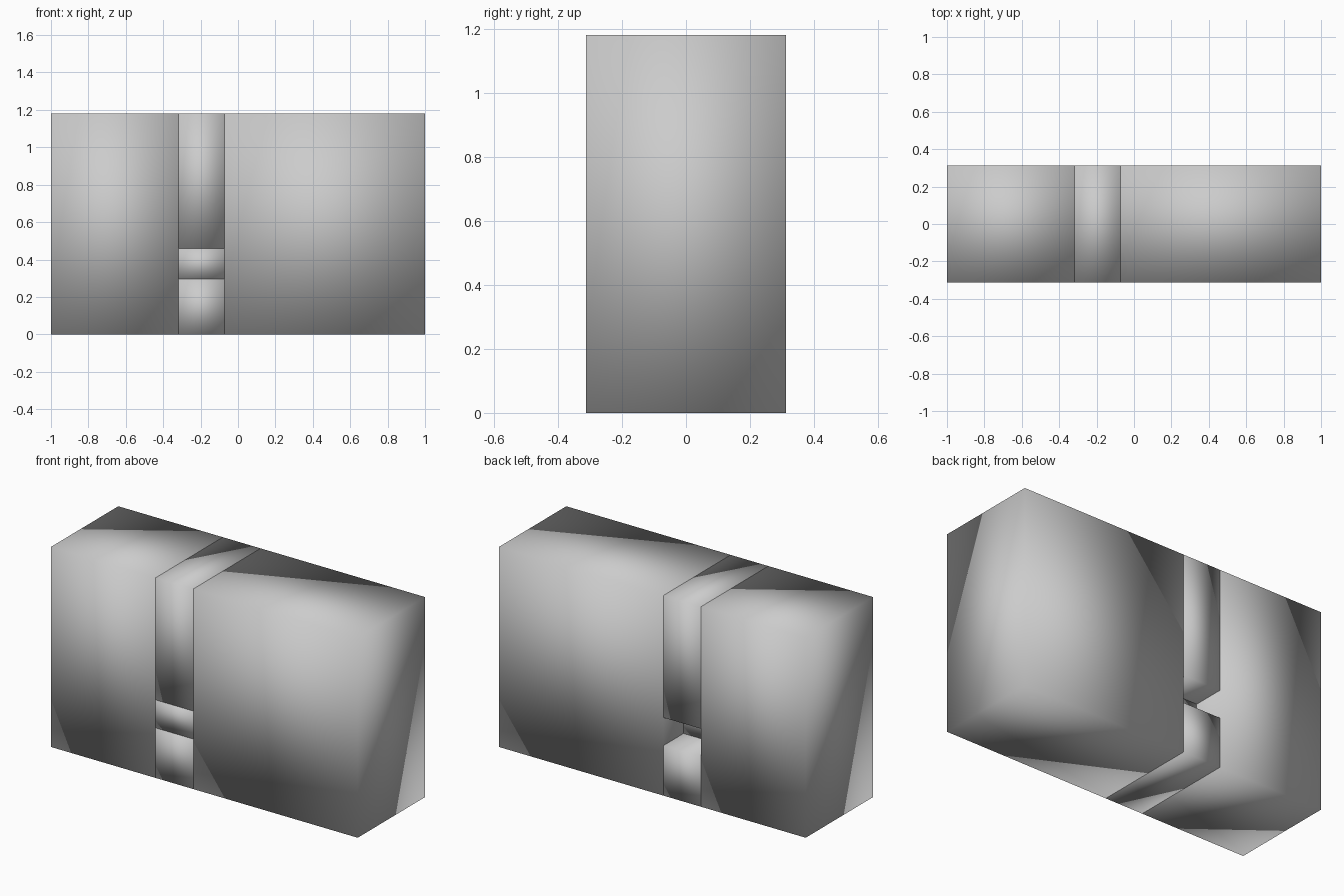
import bpy

if "Cube" in bpy.data.objects:
    bpy.data.objects.remove(bpy.data.objects["Cube"])

HALF_DEPTH = 0.313
HEIGHT = 1.18
SLOT = (-0.318, -0.072)


def block(name, x, y, z):
    """Smooth-shaded box spanning the given (min, max) ranges."""
    bpy.ops.mesh.primitive_cube_add(size=1)
    obj = bpy.context.object
    obj.name = name
    size = [b - a for a, b in (x, y, z)]
    centre = [(a + b) / 2 for a, b in (x, y, z)]
    for v in obj.data.vertices:
        v.co = [c + s * p for c, s, p in zip(centre, size, v.co)]
    bpy.ops.object.shade_smooth()
    return obj


full = (-HALF_DEPTH, HALF_DEPTH)

# Solid wall sections either side of the narrow column
block("left_wall", (-1, SLOT[0]), full, (0, HEIGHT))
block("right_wall", (SLOT[1], 1), full, (0, HEIGHT))

# Narrow column: lower, recessed-at-back middle, and upper pieces
block("column_lower", SLOT, full, (0, 0.295))
block("column_middle", SLOT, (-HALF_DEPTH, 0.126), (0.295, 0.46))
block("column_upper", SLOT, full, (0.46, HEIGHT))
